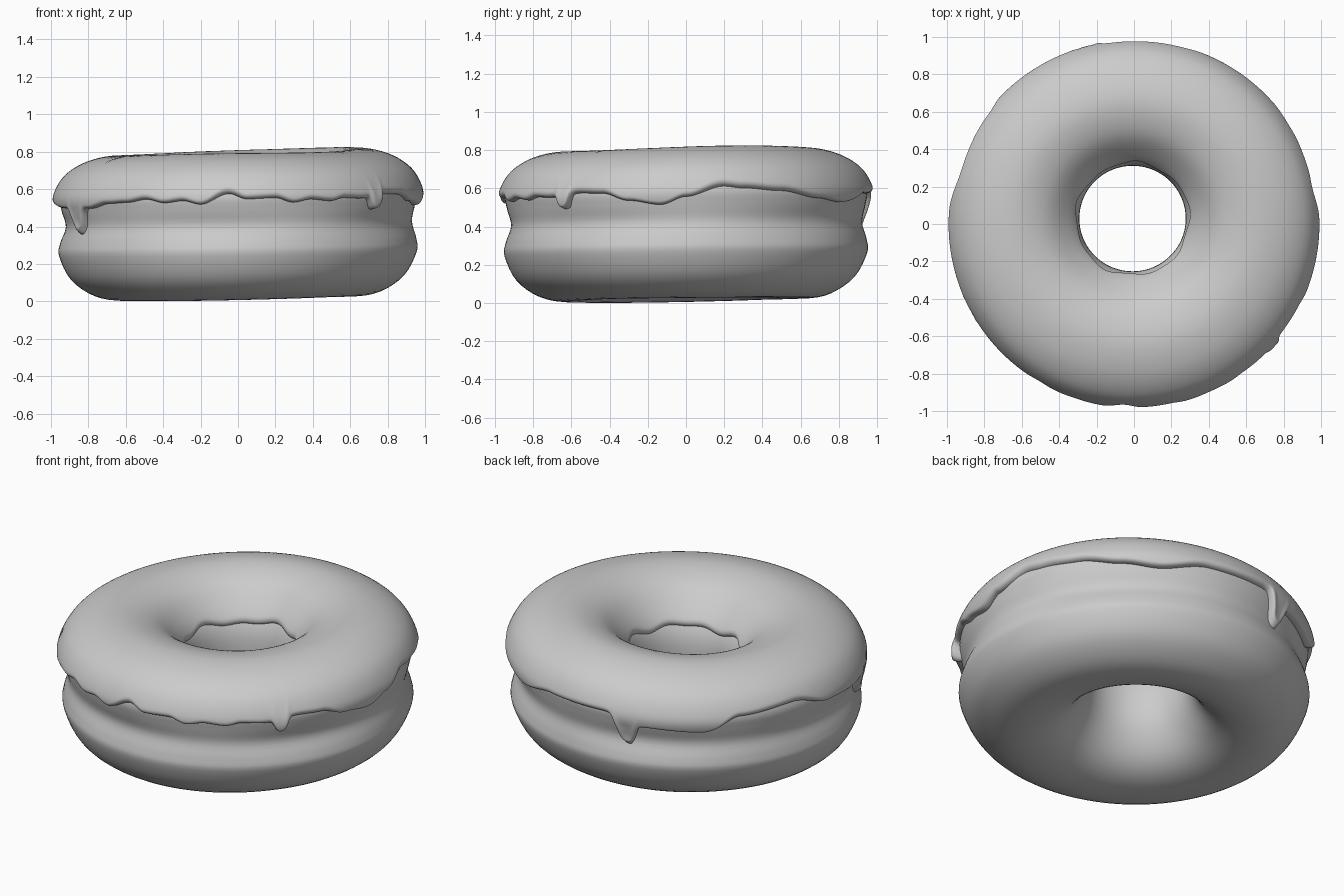
import bpy, bmesh
from math import sin, cos, pi, radians, sqrt, exp, hypot

if "Cube" in bpy.data.objects:
    bpy.data.objects.remove(bpy.data.objects["Cube"])

# Dough cross-section (radius, height): bottom, outside, top, hole
SECTION = [(.62, .008), (.76, .033), (.885, .12), (.952, .25), (.948, .32),
           (.92, .41), (.938, .5), (.945, .58), (.893, .68), (.78, .75),
           (.63, .776), (.48, .735), (.37, .64), (.305, .54), (.283, .42),
           (.298, .26), (.375, .115), (.48, .035)]
OUT_LOW, TOP, IN_LOW = 4.0, 10.0, 15.0

# Icing edge height around the outside (degrees, z)
EDGE = [(0, .54), (12, .59), (18, .58), (31, .565), (46, .53), (58, .51),
        (76, .56), (97, .565), (111, .51), (130, .495), (143, .58), (163, .6),
        (178, .54), (198, .515), (215, .515), (224, .54), (232, .545), (239, .56),
        (246, .54), (252, .55), (258, .53), (267, .585), (273, .555), (282, .56),
        (288, .535), (294, .55), (301, .54), (306, .555), (313, .55),
        (325, .57), (333, .565), (342, .525), (352, .50), (360, .54)]
# Drips (degrees, tip depth, half width in degrees)
DRIPS = [(105, .15, 3.3), (207, .145, 3.6), (319, .07, 2.3)]


def section(s):
    """Closed Catmull-Rom curve through the section points."""
    n = len(SECTION)
    i = int(s // 1)
    t = s - i
    a, b, c, d = (SECTION[(i + k) % n] for k in (-1, 0, 1, 2))
    return tuple(.5 * (2 * q + (r - p) * t + (2 * p - 5 * q + 4 * r - u) * t * t
                       + (3 * q - p - 3 * r + u) * t ** 3)
                 for p, q, r, u in zip(a, b, c, d))


def offset(s, h):
    r, z = section(s)
    r0, z0 = section(s - .02)
    r1, z1 = section(s + .02)
    dr, dz = r1 - r0, z1 - z0
    l = hypot(dr, dz)
    return r + h * dz / l, z - h * dr / l


def place(th, r, z):
    """Spin a section point into space with soft hand-made unevenness."""
    top = max(0, min(1, (z - .3) / .5))
    low = max(0, 1 - z / .3)
    waist = exp(-((z - .4) / .08) ** 2) if r > .6 else 0
    facing = max(0, cos(th - radians(230)))
    r += .004 * cos(2 * th) * r + .006 * waist * sin(5 * th + 1)
    r += .008 * top * r + .012 * low * facing * r
    x, y = r * cos(th), r * sin(th)
    hole = max(0, 1 - r / .8)
    x -= .012 * hole
    y += .045 * hole
    z += .012 * x + .009 * y + .004
    z += low * (.008 - .010 * facing)
    z += top * (.010 * cos(th - .9) + .004 * sin(3 * th + .6) - .004)
    z -= top * .018 * exp(4 * (cos(th - radians(140)) - 1))
    return x, y, z


def param_at(z, lo, hi):
    up = section(hi)[1] > section(lo)[1]
    for _ in range(22):
        m = (lo + hi) / 2
        if (section(m)[1] < z) == up:
            lo = m
        else:
            hi = m
    return (lo + hi) / 2


def edge_height(deg):
    for (a, za), (b, zb) in zip(EDGE, EDGE[1:]):
        if a <= deg <= b:
            t = (deg - a) / (b - a)
            z = za + (zb - za) * t * t * (3 - 2 * t)
            break
    bulge = 0
    for c, depth, w in DRIPS:
        f = exp(-abs((deg - c) / w) ** 3)
        z -= depth * f
        bulge += f
    return z, bulge


def skin(name, rings, closed):
    """Join the section loops placed around the axis."""
    bm = bmesh.new()
    vs = [[bm.verts.new(p) for p in ring] for ring in rings]
    m = len(vs[0])
    for i, a in enumerate(vs):
        b = vs[(i + 1) % len(vs)]
        for j in range(m if closed else m - 1):
            k = (j + 1) % m
            bm.faces.new((a[j], b[j], b[k], a[k]))
    bmesh.ops.recalc_face_normals(bm, faces=bm.faces)
    for f in bm.faces:
        f.smooth = True
    me = bpy.data.meshes.new(name)
    bm.to_mesh(me)
    bm.free()
    ob = bpy.data.objects.new(name, me)
    bpy.context.collection.objects.link(ob)
    return ob


# Dough ring
N, M = 128, 72
skin("dough", [[place(2 * pi * i / N, *section(j * len(SECTION) / M))
                for j in range(M)] for i in range(N)], True)

# Icing: thick coat over the top with wavy rims and drips
rings = []
N, M = 600, 60
for i in range(N):
    deg = 360 * i / N
    th = radians(deg)
    z_out, bulge = edge_height(deg)
    s0 = param_at(z_out, OUT_LOW, TOP - 1)
    z_in = .555 + .010 * sin(5 * th) + .007 * sin(9 * th + 1)
    s1 = param_at(z_in, TOP + 1, IN_LOW - 1)
    ring = []
    for j in range(M + 1):
        u = (1 - cos(pi * j / M)) / 2
        s = s0 + (s1 - s0) * u
        d = min(u, 1 - u) * (s1 - s0) / .3
        k = sqrt(max(0, 1 - (1 - min(d, 1)) ** 2))
        low = exp(-((s - 6.6) / 1.1) ** 2)
        tip = exp(-((s - s0 - .35) / .6) ** 2)
        h = -.004 + k * (.030 + .010 * low + .014 * bulge * tip)
        ring.append(place(th, *offset(s, h)))
    rings.append(ring)
skin("icing", rings, False)
